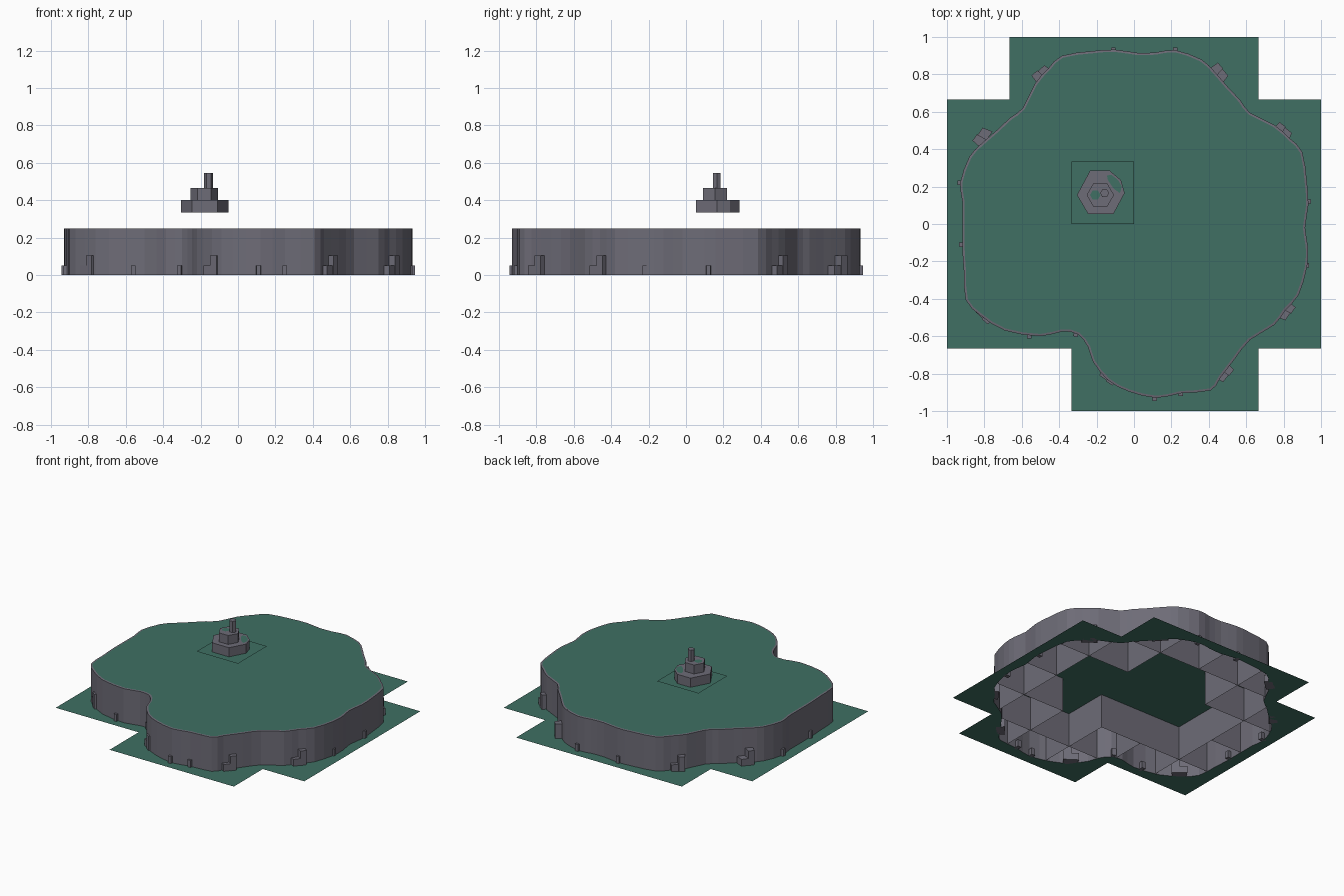
import bpy, bmesh, math
from mathutils import Vector

if "Cube" in bpy.data.objects:
    bpy.data.objects.remove(bpy.data.objects["Cube"])

T = 1 / 3   # grid cell size
H = 0.25    # cliff height

def material(name, col):
    m = bpy.data.materials.new(name)
    m.diffuse_color = (*col, 1)
    m.use_nodes = True
    m.node_tree.nodes["Principled BSDF"].inputs["Base Color"].default_value = m.diffuse_color
    return m

GRASS = material("grass", (0.05, 0.16, 0.125))
ROCK = material("rock", (0.155, 0.15, 0.185))

def finish(name, bm, mat):
    me = bpy.data.meshes.new(name)
    bm.to_mesh(me)
    bm.free()
    me.materials.append(mat)
    ob = bpy.data.objects.new(name, me)
    bpy.context.collection.objects.link(ob)
    return ob

def loop(bm, pts, z):
    vs = [bm.verts.new((x, y, z)) for x, y in pts]
    return vs, [bm.edges.new((vs[i - 1], vs[i])) for i in range(len(vs))]

def fill(name, loops, z, mat):
    """Flat sheet bounded by one or more loops (inner loops become holes)."""
    bm = bmesh.new()
    edges = []
    for pts in loops:
        edges += loop(bm, pts, z)[1]
    bmesh.ops.triangle_fill(bm, edges=edges, use_beauty=True, use_dissolve=False, normal=(0, 0, 1))
    for f in bm.faces:
        f.normal_update()
        if f.normal.z < 0:
            f.normal_flip()
    return finish(name, bm, mat)

def prism(bm, pts, z0, z1):
    a = [bm.verts.new((x, y, z0)) for x, y in pts]
    b = [bm.verts.new((x, y, z1)) for x, y in pts]
    n = len(pts)
    for i in range(n):
        j = (i + 1) % n
        bm.faces.new((a[i], a[j], b[j], b[i]))
    bm.faces.new(b)
    bm.faces.new(a[::-1])

def inset(pts, d):
    out = []
    for i, p in enumerate(pts):
        t = Vector(pts[(i + 1) % len(pts)]) - Vector(pts[i - 1])
        nrm = Vector((-t.y, t.x)).normalized()
        out.append((p[0] + nrm.x * d, p[1] + nrm.y * d))
    return out

# Cliff outline, counter-clockwise: one quarter turned three times, then the notched front
quarter = [(.915, -.02), (.932, .10), (.925, .22), (.90, .385), (.83, .46), (.75, .53), (.62, .595),
           (.57, .66), (.50, .735), (.43, .815), (.36, .88), (.22, .93), (.12, .918)]
turn = lambda p: (-p[1], p[0])
left = [turn(p) for p in quarter]
front = [(-.912, 0), (-.918, -.12), (-.91, -.25), (-.90, -.405), (-.82, -.49), (-.69, -.57), (-.50, -.60),
         (-.385, -.575), (-.30, -.59), (-.245, -.66), (-.22, -.735), (-.14, -.835), (-.03, -.895),
         (.12, -.93), (.25, -.905), (.41, -.89), (.46, -.825), (.54, -.72), (.62, -.62), (.75, -.54),
         (.81, -.46), (.88, -.38), (.925, -.23), (.93, -.12)]
left = [p for p in left if p[1] > 0.05]
left += [(-.90, .36), (-.92, .22), (-.93, .12)] if left[-1][1] > .4 else []

def refine(pts):
    """One smoothing pass so that the rock line curves."""
    out = []
    n = len(pts)
    for i in range(n):
        p0, p1, p2, p3 = (Vector(pts[(i + k) % n]) for k in (-1, 0, 1, 2))
        out += [tuple(p1), tuple((p1 + p2) * .5625 - (p0 + p3) * .0625)]
    return out

left = [(-y, x) for x, y in quarter]
outline = refine(quarter + left + front[1:])

# Ground around the cliff, in whole grid cells
cross = [(3, -2), (3, 2), (2, 2), (2, 3), (-2, 3), (-2, 2), (-3, 2), (-3, -2),
         (-1, -2), (-1, -3), (2, -3), (2, -2)]
cross = [(x * T, y * T) for x, y in cross]
fill("lower_ground", [cross, outline], 0, GRASS)

# Plateau grass and the cliff face with its narrow rim
rim = inset(outline, 0.012)
fill("plateau_grass", [rim], H, GRASS)
bm = bmesh.new()
lo, mid, hi = [[bm.verts.new((x, y, z)) for x, y in ps]
               for ps, z in ((outline, 0), (outline, H - .002), (rim, H))]
for i in range(len(outline)):
    for a, b in ((lo, mid), (mid, hi)):
        bm.faces.new((a[i - 1], a[i], b[i], b[i - 1]))
finish("cliff_face", bm, ROCK)

# Hidden upright dividers between the cliff tiles
def inside(x, y):
    c = False
    for i, (x1, y1) in enumerate(outline):
        x0, y0 = outline[i - 1]
        if (y1 > y) != (y0 > y) and x < (x0 - x1) * (y - y1) / (y0 - y1) + x1:
            c = not c
    return c

def is_ring(i, j):
    if i in (-3, 2) or j in (-3, 2):
        return True
    return (i in (-2, 1) and j in (-2, 1)) or (i, j) == (-1, -2)

bm = bmesh.new()
for i in range(-3, 4):
    for j in range(-3, 3):
        for swap in (False, True):
            cells = [(i - 1, j), (i, j)] if not swap else [(j, i - 1), (j, i)]
            if not any(is_ring(*c) for c in cells):
                continue
            pts = [(i * T, (j + k / 40) * T) for k in range(41)]
            if swap:
                pts = [(y, x) for x, y in pts]
            pts = [p for p in pts if inside(*p)]
            if len(pts) > 1:
                (x0, y0), (x1, y1) = pts[0], pts[-1]
                bm.faces.new([bm.verts.new(c) for c in
                              ((x0, y0, 0), (x1, y1, 0), (x1, y1, H - .001), (x0, y0, H - .001))])
finish("tile_dividers", bm, ROCK)

# Rock chunks against the foot of the cliff: stepped on the corners, small on the straights
def chunk(bm, x, y, ang, length, depth, z):
    t = Vector((-math.sin(ang), math.cos(ang)))
    n = Vector((math.cos(ang), math.sin(ang)))
    c = Vector((x, y))
    prism(bm, [tuple(c + t * a * length / 2 + n * b) for a, b in
               ((-1, -.03), (-.75, depth), (.75, depth), (1, -.03))][::1], 0, z)

bm = bmesh.new()
corners = [(.46, .805, 42), (.80, .49, 52), (-.49, .805, 132), (-.81, .47, 145), (-.80, -.48, 228),
           (-.14, -.81, 235), (.48, -.80, -38), (.81, -.47, -35)]
for x, y, d in corners:
    a = math.radians(d)
    t = Vector((-math.sin(a), math.cos(a)))
    chunk(bm, x, y, a, .10, .025, .05)
    chunk(bm, x + t.x * .03, y + t.y * .03, a, .055, .03, .105)
pegs = [(.93, .12, 0), (.92, -.22, 0), (.22, .93, 90), (-.11, .93, 90), (-.93, .22, 180),
        (-.92, -.11, 180), (.11, -.93, 270), (.25, -.905, 270), (-.56, -.597, 270), (-.31, -.588, 250)]
for x, y, d in pegs:
    chunk(bm, x, y, math.radians(d), .03, .015, .05)
finish("foot_rocks", bm, ROCK)

# Raised tile carrying the stacked rock
fill("raised_tile", [[(-T, 0), (0, 0), (0, T), (-T, T)]], T, GRASS)

def ngon(cx, cy, r, n, rot=0):
    return [(cx + r * math.cos(rot + 2 * math.pi * k / n),
             cy + r * math.sin(rot + 2 * math.pi * k / n)) for k in range(n)]

base = [(-.305, .155), (-.245, .053), (-.11, .053), (-.05, .165), (-.07, .235), (-.13, .285), (-.235, .285)]
middle = ngon(-.18, .155, .073, 6)
bm = bmesh.new()
prism(bm, base, T, .40)
prism(bm, middle, .40, .465)
prism(bm, ngon(-.157, .165, .024, 6), .465, .547)
finish("stacked_rock", bm, ROCK)

# Grass patches on the ledges of the stacked rock
patch = [(-.075, .165), (-.065, .20), (-.085, .235), (-.12, .262), (-.145, .26), (-.14, .235), (-.11, .19)]
fill("lower_ledge_grass", [patch], .402, GRASS)
fill("upper_ledge_grass", [ngon(-.207, .155, .028, 6)], .467, GRASS)
